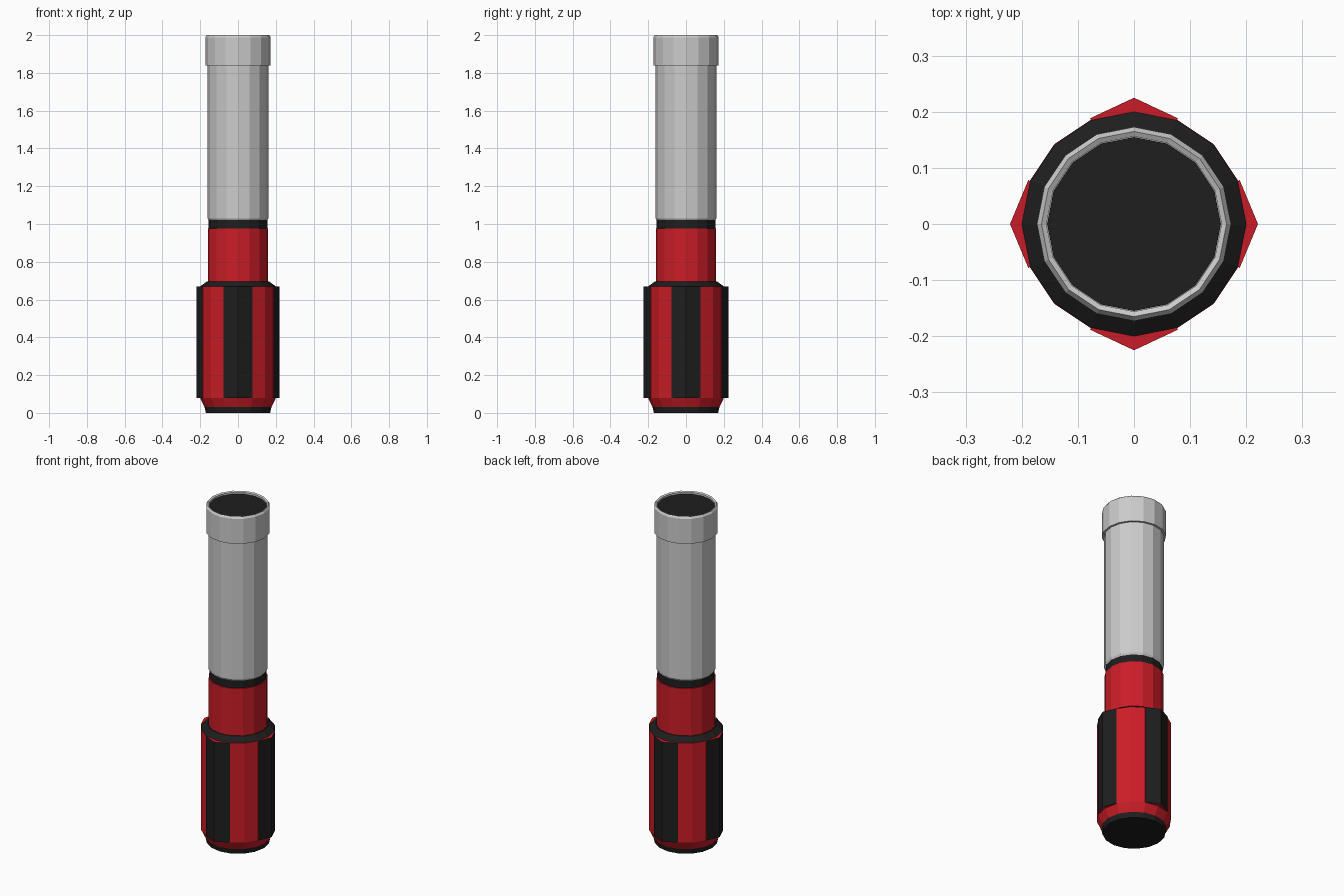
import bpy, bmesh
from math import sin, cos, radians, pi

if "Cube" in bpy.data.objects:
    bpy.data.objects.remove(bpy.data.objects["Cube"])

SIDES = 16


def material(name, rgb):
    m = bpy.data.materials.new(name)
    m.diffuse_color = (*rgb, 1)
    m.use_nodes = True
    m.node_tree.nodes["Principled BSDF"].inputs["Base Color"].default_value = m.diffuse_color
    return m


RED = material("red", (0.6, 0.012, 0.02))
BLACK = material("black", (0.013, 0.013, 0.013))


def finish(name, bm, mats):
    bmesh.ops.recalc_face_normals(bm, faces=bm.faces[:])
    mesh = bpy.data.meshes.new(name)
    bm.to_mesh(mesh)
    bm.free()
    for m in mats:
        mesh.materials.append(m)
    ob = bpy.data.objects.new(name, mesh)
    bpy.context.collection.objects.link(ob)
    return ob


def lathe(name, profile, mat=None):
    """Spin (radius, z) points into a capped, flat-shaded 16-sided solid."""
    bm = bmesh.new()
    rings = [[bm.verts.new((r * cos(2 * pi * i / SIDES), r * sin(2 * pi * i / SIDES), z))
              for i in range(SIDES)] for r, z in profile]
    for a, b in zip(rings, rings[1:]):
        for i in range(SIDES):
            j = (i + 1) % SIDES
            bm.faces.new((a[i], a[j], b[j], b[i]))
    bm.faces.new(rings[0])
    bm.faces.new(rings[-1])
    return finish(name, bm, [mat] if mat else [])


def grip_pad(name, angle, peak):
    """Wedge-shaped pad: black outer faces, red ends and sides."""
    bm = bmesh.new()
    section = [(0.17, -22.5), (0.204, -22.5), (peak, 0), (0.204, 22.5), (0.17, 22.5)]
    low, high = [[bm.verts.new((r * cos(radians(angle + a)), r * sin(radians(angle + a)), z))
                  for r, a in section] for z in (0.08, 0.67)]
    bm.faces.new(low)
    bm.faces.new(high)
    for i in range(5):
        j = (i + 1) % 5
        f = bm.faces.new((low[i], low[j], high[j], high[i]))
        f.material_index = 1 if i in (1, 2) else 0
    finish(name, bm, [RED, BLACK])


# Handle
lathe("end_cap", [(0.17, 0), (0.177, 0.03)], BLACK)
lathe("handle_grip", [(0.177, 0.03), (0.201, 0.08), (0.201, 0.67)], RED)
lathe("grip_collar", [(0.2, 0.67), (0.165, 0.695)], BLACK)
for n, (angle, peak) in enumerate([(0, 0.221), (90, 0.225), (180, 0.221), (270, 0.225)]):
    grip_pad(f"grip_pad_{n + 1}", angle, peak)

# Neck
lathe("neck", [(0.16, 0.69), (0.16, 0.975)], RED)
lathe("neck_ring", [(0.155, 0.97), (0.155, 1.025)], BLACK)

# Barrel and head
lathe("barrel", [(0.155, 1.02), (0.161, 1.03), (0.161, 1.85)])
lathe("head", [(0.161, 1.84), (0.173, 1.84), (0.173, 1.988), (0.165, 2.0),
               (0.156, 1.995), (0.156, 1.975)])
lathe("lens", [(0.155, 1.97), (0.155, 1.985)], BLACK)
